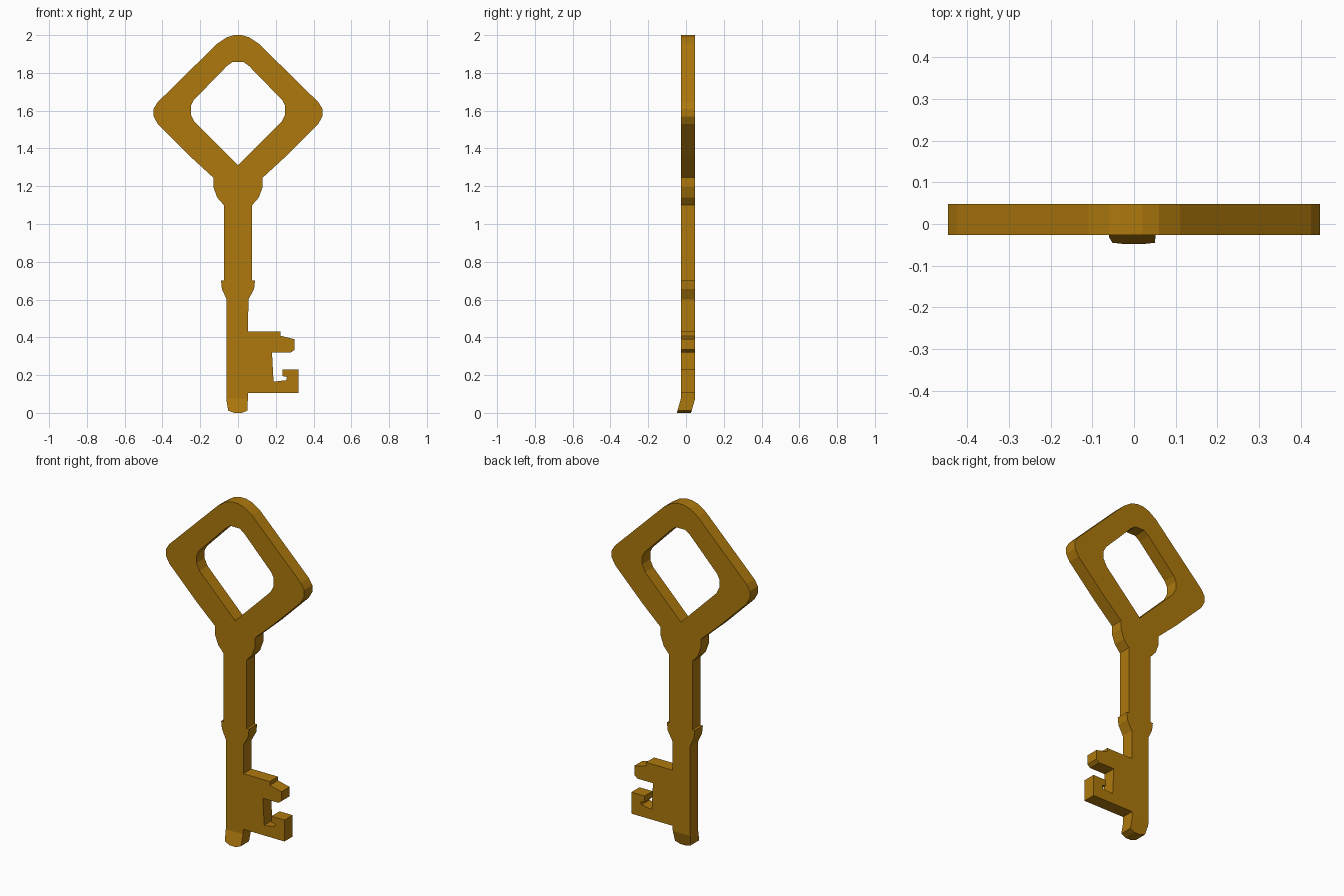
import bpy, bmesh
from mathutils import Vector

if "Cube" in bpy.data.objects:
    bpy.data.objects.remove(bpy.data.objects["Cube"])

FRONT, BACK = -0.027, 0.048

# Half profiles (x, z), mirrored below
bow_half = [(0.075, 1.10), (0.11, 1.14), (0.13, 1.195), (0.13, 1.245),
            (0.25, 1.355), (0.425, 1.53), (0.447, 1.57), (0.447, 1.61),
            (0.425, 1.645), (0.11, 1.955), (0.06, 1.988), (0.02, 2.0)]
hole_half = [(0.23, 1.54), (0.25, 1.58), (0.25, 1.625), (0.235, 1.655),
             (0.06, 1.835), (0.03, 1.857)]
ring_half = [(0.055, 0.60), (0.085, 0.655), (0.09, 0.70), (0.075, 0.70)]

# Toothed bit, from the bottom round to the top of the blade
bit = [(0.053, 0.105), (0.32, 0.105), (0.32, 0.23), (0.235, 0.23),
       (0.235, 0.195), (0.26, 0.19), (0.255, 0.173), (0.188, 0.165),
       (0.18, 0.32), (0.28, 0.32), (0.30, 0.335), (0.30, 0.39),
       (0.225, 0.408), (0.225, 0.43), (0.053, 0.43)]
tip = [(-0.06, 0.60), (-0.06, 0.06), (-0.052, 0.012), (-0.02, 0.0),
       (0.02, 0.0), (0.05, 0.012)]


def mirror(points):
    return [(-x, z) for x, z in reversed(points)]


def add_loop(bm, points):
    verts = [bm.verts.new((x, FRONT, z)) for x, z in points]
    return [bm.edges.new((v, verts[(i + 1) % len(verts)]))
            for i, v in enumerate(verts)]


outline = (bit + ring_half + bow_half + mirror(bow_half)
           + mirror(ring_half[1:]) + tip)
hole = [(0, 1.31)] + hole_half + mirror(hole_half)

# Flat key body with the bow opening
bm = bmesh.new()
edges = add_loop(bm, outline) + add_loop(bm, hole)
bmesh.ops.triangle_fill(bm, use_beauty=True, use_dissolve=False, edges=edges,
                        normal=(0, -1, 0))
ext = bmesh.ops.extrude_face_region(bm, geom=bm.faces[:], use_keep_orig=True)
moved = [g for g in ext["geom"] if isinstance(g, bmesh.types.BMVert)]
bmesh.ops.translate(bm, verts=moved, vec=(0, BACK - FRONT, 0))

# Tip bent towards the front
bmesh.ops.bisect_plane(bm, geom=bm.verts[:] + bm.edges[:] + bm.faces[:],
                       plane_co=Vector((0, 0, 0.075)), plane_no=Vector((0, 0, 1)))
for v in bm.verts:
    if v.co.z < 0.074:
        v.co.y -= 0.02 * (0.075 - v.co.z) / 0.07
bmesh.ops.recalc_face_normals(bm, faces=bm.faces[:])

mesh = bpy.data.meshes.new("key")
bm.to_mesh(mesh)
bm.free()
key = bpy.data.objects.new("key", mesh)
bpy.context.collection.objects.link(key)

# Brass colour
brass = bpy.data.materials.new("brass")
brass.diffuse_color = (0.42, 0.19, 0.004, 1)
brass.use_nodes = True
brass.node_tree.nodes["Principled BSDF"].inputs["Base Color"].default_value = brass.diffuse_color
mesh.materials.append(brass)
